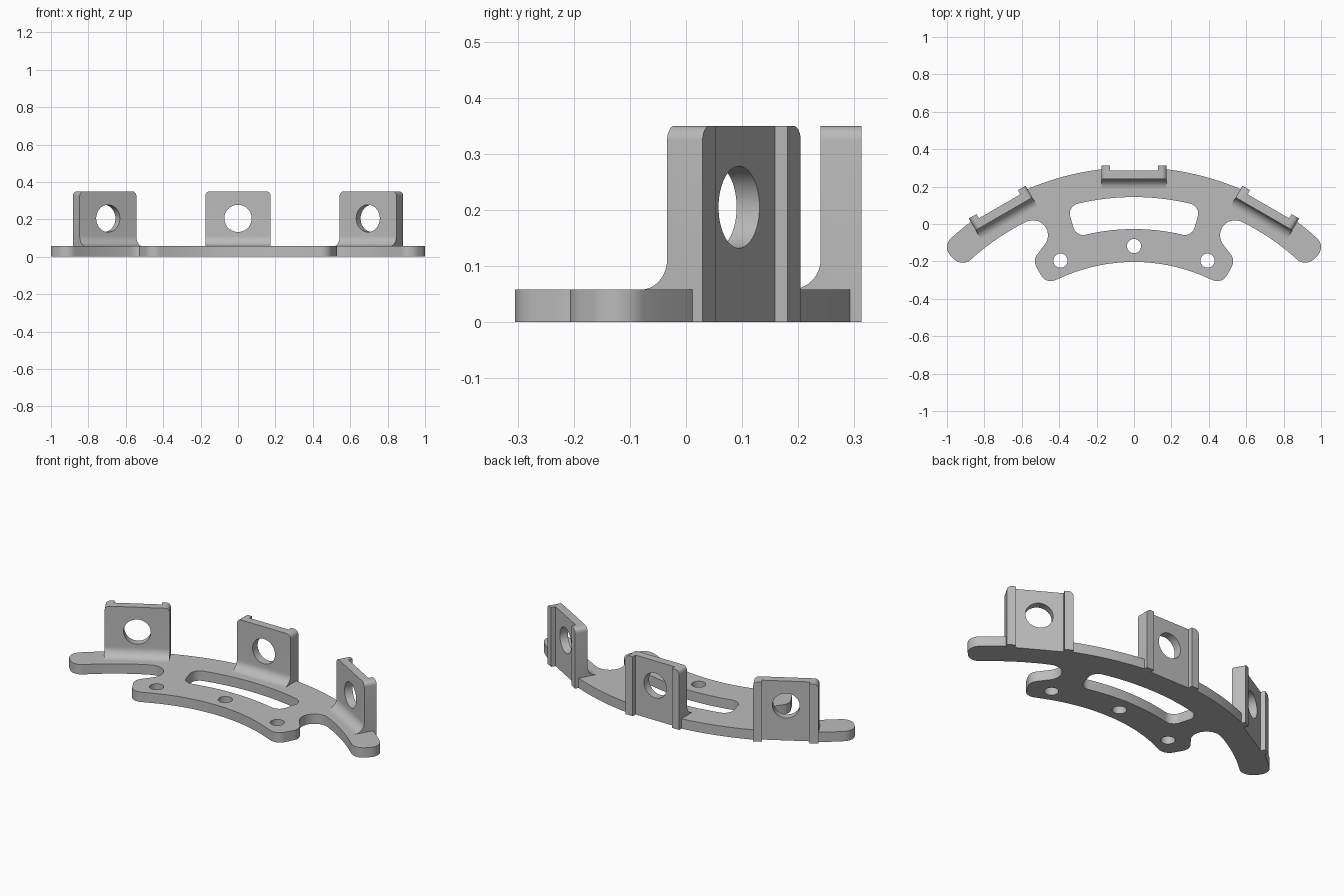
import bpy, bmesh
from math import radians, degrees, sin, cos, asin, atan2, sqrt, pi
from mathutils import Matrix, Vector

if "Cube" in bpy.data.objects:
    bpy.data.objects.remove(bpy.data.objects["Cube"], do_unlink=True)

CY = -1.15                      # centre of all the concentric arcs
OUTER, INNER, LOWER = 1.453, 1.297, 0.947
THICK, HEIGHT = 0.058, 0.35
HALF, FRONT, BACK = 0.175, 0.24, 0.313

grey = bpy.data.materials.new("plain grey")
grey.use_nodes = True
grey.diffuse_color = (0.5, 0.5, 0.5, 1)
grey.node_tree.nodes["Principled BSDF"].inputs["Base Color"].default_value = (0.5, 0.5, 0.5, 1)


def polar(r, a):
    """Point on a concentric arc; angle in degrees from +y towards +x."""
    return (r * sin(radians(a)), CY + r * cos(radians(a)))


def sweep(r, a, b, step=1.5):
    n = max(2, int(abs(b - a) / step))
    return [polar(r, a + (b - a) * i / n) for i in range(n + 1)]


def arc(c, r, a, b, step=7.5):
    """Ordinary arc, degrees counter-clockwise from +x."""
    n = max(2, int(abs(b - a) / step))
    t = [radians(a + (b - a) * i / n) for i in range(n + 1)]
    return [(c[0] + r * cos(k), c[1] + r * sin(k)) for k in t]


def band_end(outer, inner, end, r):
    """Rounded radial end of an arc band, from outer to inner edge."""
    pts = []
    for rho, a, b in ((outer - r, 90, 0), (inner + r, 0, -90)):
        mid = end - degrees(asin(r / rho))
        pts += arc(polar(rho, mid), r, a - mid, b - mid)
    return pts


def mirrored(half):
    """Close a half outline that starts and ends on x = 0."""
    return half + [(-x, y) for x, y in half[-2:0:-1]]


def turned(x, y, a):
    p = Matrix.Rotation(-radians(a), 2) @ Vector((x, y - CY))
    return (p.x, p.y + CY)


def make_prism(name, loops, depth):
    """Fill outline loops (later ones are holes) and extrude upwards."""
    bm = bmesh.new()
    edges = []
    for loop in loops:
        vs = [bm.verts.new((x, y, 0)) for x, y in loop]
        edges += [bm.edges.new((vs[i - 1], vs[i])) for i in range(len(vs))]
    bmesh.ops.triangle_fill(bm, use_beauty=True, use_dissolve=False, edges=edges)
    ext = bmesh.ops.extrude_face_region(bm, geom=bm.faces[:])
    bmesh.ops.translate(bm, vec=(0, 0, depth),
                        verts=[g for g in ext["geom"] if isinstance(g, bmesh.types.BMVert)])
    bmesh.ops.recalc_face_normals(bm, faces=bm.faces[:])
    return make_object(name, bm)


def make_object(name, bm):
    mesh = bpy.data.meshes.new(name)
    bm.to_mesh(mesh)
    bm.free()
    mesh.materials.append(grey)
    ob = bpy.data.objects.new(name, mesh)
    bpy.context.collection.objects.link(ob)
    return ob


def select_only(ob):
    bpy.ops.object.select_all(action='DESELECT')
    ob.select_set(True)
    bpy.context.view_layer.objects.active = ob


def smooth(ob):
    select_only(ob)
    bpy.ops.object.shade_smooth_by_angle(angle=radians(25))


# Base plate: outer rim with bracket seats, arm, notch, ear, lower rim
gap = degrees(asin(HALF / OUTER))
half = [(0, FRONT), (HALF, FRONT)] + sweep(OUTER, gap, 30 - gap)
half += [turned(-HALF, FRONT, 30), turned(HALF, FRONT, 30)]
half += sweep(OUTER, 30 + gap, 42.3)[:-1]
half += band_end(OUTER, INNER, 45, 0.065)
notch, ear_top, ear_low = (0.54, -0.06), (0.47, -0.2), (0.445, -0.245)
notch_a = degrees(atan2(notch[0], notch[1] - CY))
ear_a = degrees(atan2(ear_low[0], ear_low[1] - CY))
half += sweep(INNER, 42.2, notch_a)[1:-1]
half += arc(notch, 0.08, 90 - notch_a, 215)
half += arc(ear_top, 0.06, 35, -29)
half += arc(ear_low, 0.06, -29, -90 - ear_a)
half += sweep(LOWER, ear_a, 0)[1:]

slot_half = sweep(1.294, 0, 13.5) + band_end(1.294, 1.123, 16, 0.055) + sweep(1.123, 13, 0)
holes = [arc(polar(1.032, a), 0.038, 0, 352.5) for a in (-22.4, 0, 22.4)]
smooth(make_prism("base_plate", [mirrored(half), mirrored(slot_half)] + holes, THICK))


def make_bracket(name, angle):
    # Side profile with a fillet at the foot, laid out as (y, z)
    r = 0.054
    profile = [(FRONT, 0), (BACK, 0), (BACK, HEIGHT), (FRONT, HEIGHT)]
    profile += arc((FRONT - r, THICK + r), r, 0, -90) + [(FRONT, THICK)]
    ob = make_prism(name, [profile], 2 * HALF)
    to_world = Matrix(((0, 0, 1, -HALF), (1, 0, 0, 0), (0, 1, 0, 0), (0, 0, 0, 1)))
    ob.data.transform(to_world)

    # Rounded upper corners
    bm = bmesh.new()
    bm.from_mesh(ob.data)
    bmesh.ops.dissolve_limit(bm, angle_limit=0.01, verts=bm.verts[:], edges=bm.edges[:])
    top = [e for e in bm.edges if all(v.co.z > HEIGHT - 0.001 for v in e.verts)
           and abs(e.verts[0].co.x - e.verts[1].co.x) < 0.001]
    bmesh.ops.bevel(bm, geom=top, offset=0.026, segments=6, profile=0.5, affect='EDGES')
    bm.to_mesh(ob.data)
    bm.free()

    # Rear channel and round opening
    box = bmesh.new()
    bmesh.ops.create_cube(box, size=1, matrix=Matrix.Translation((0, 0.337, 0.2))
                          @ Matrix.Diagonal((0.256, 0.1, 1, 1)))
    bore = bmesh.new()
    bmesh.ops.create_cone(bore, cap_ends=True, segments=48, radius1=0.073, radius2=0.073, depth=0.5,
                          matrix=Matrix.Translation((0, 0.27, 0.205)) @ Matrix.Rotation(pi / 2, 4, 'X'))
    for label, cutter_bm in (("channel_cutter", box), ("bore_cutter", bore)):
        cutter = make_object(label, cutter_bm)
        cutter.hide_render = True
        mod = ob.modifiers.new(label, 'BOOLEAN')
        mod.operation, mod.solver, mod.object = 'DIFFERENCE', 'EXACT', cutter
        select_only(ob)
        bpy.ops.object.modifier_apply(modifier=mod.name)
        bpy.data.objects.remove(cutter, do_unlink=True)

    # Swing into place around the arc centre
    centre = Matrix.Translation((0, CY, 0))
    ob.data.transform(centre @ Matrix.Rotation(-radians(angle), 4, 'Z') @ centre.inverted())
    smooth(ob)


for name, angle in (("right_bracket", -30), ("middle_bracket", 0), ("left_bracket", 30)):
    make_bracket(name, angle)
